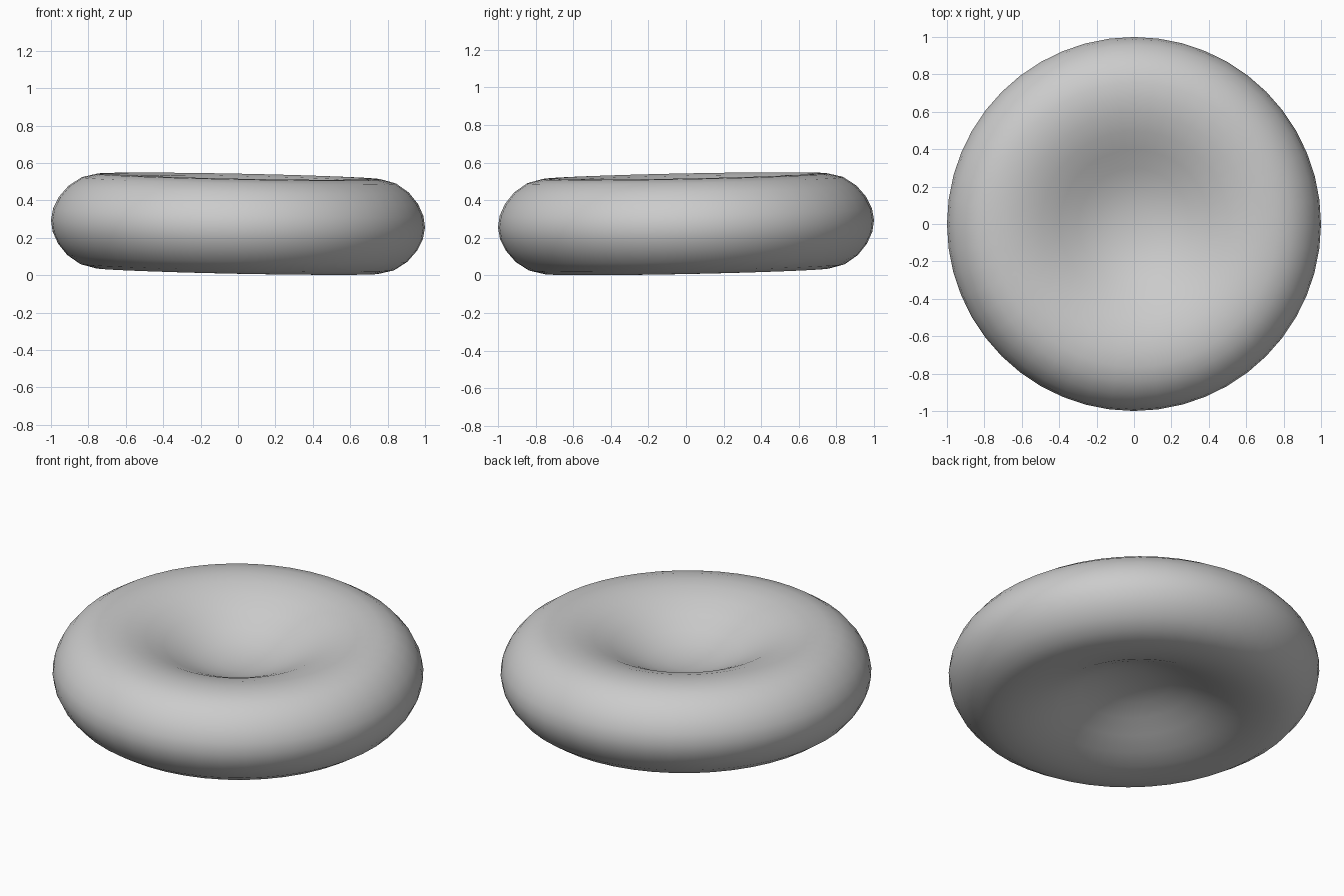
import bpy, bmesh, math
from mathutils import Matrix

cube = bpy.data.objects.get("Cube")
if cube:
    bpy.data.objects.remove(cube, do_unlink=True)

SIDES = 48
CENTRE_Z = 0.275
TILT = 0.02

# Upper half of the cross-section: radius, height above the middle plane
UPPER = [(0, 0.05), (0.1, 0.056), (0.2, 0.077), (0.3, 0.115), (0.4, 0.165),
         (0.5, 0.212), (0.6, 0.243), (0.68, 0.254), (0.76, 0.252), (0.84, 0.232),
         (0.91, 0.185), (0.96, 0.125), (0.99, 0.062), (1.0, 0)]
profile = UPPER + [(r, -z) for r, z in reversed(UPPER[:-1])]

# Plain grey surface
grey = bpy.data.materials.new("plain grey")
grey.use_nodes = True
colour = (0.6, 0.6, 0.6, 1)
grey.diffuse_color = colour
grey.node_tree.nodes["Principled BSDF"].inputs["Base Color"].default_value = colour

# Disc with a dimple on both sides, spun around the upright axis
bm = bmesh.new()
verts = [bm.verts.new((r, 0, z)) for r, z in profile]
edges = [bm.edges.new(pair) for pair in zip(verts, verts[1:])]
bmesh.ops.spin(bm, geom=verts + edges, cent=(0, 0, 0), axis=(0, 0, 1),
               angle=math.tau, steps=SIDES, use_duplicate=False)
bmesh.ops.remove_doubles(bm, verts=bm.verts, dist=0.0005)
bmesh.ops.recalc_face_normals(bm, faces=bm.faces)

# Slight lean towards the front left
lean = Matrix.Rotation(TILT, 4, 'Y') @ Matrix.Rotation(TILT, 4, 'X')
bm.transform(Matrix.Translation((0, 0, CENTRE_Z)) @ lean)

mesh = bpy.data.meshes.new("dimpled_disc")
bm.to_mesh(mesh)
bm.free()
mesh.materials.append(grey)
mesh.shade_smooth()
disc = bpy.data.objects.new("dimpled_disc", mesh)
bpy.context.collection.objects.link(disc)
